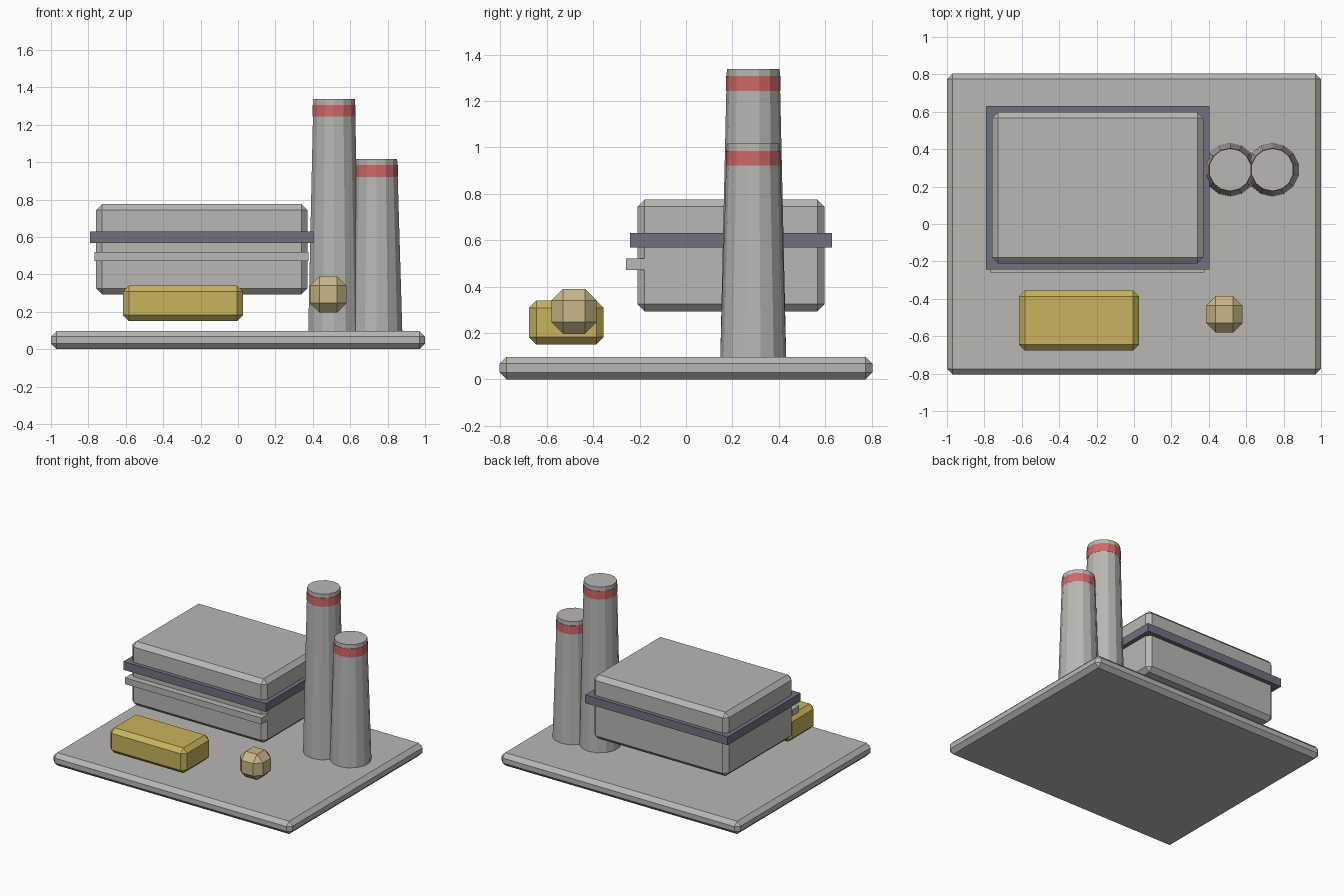
import bpy

cube = bpy.data.objects.get("Cube")
if cube:
    bpy.data.objects.remove(cube, do_unlink=True)


def material(name, srgb):
    color = [(c / 255) ** 2.2 for c in srgb] + [1]
    mat = bpy.data.materials.new(name)
    mat.use_nodes = True
    mat.diffuse_color = color
    mat.node_tree.nodes["Principled BSDF"].inputs["Base Color"].default_value = color
    return mat


concrete = material("concrete grey", (184, 182, 176))
slate = material("slate grey", (110, 114, 126))
yellow = material("mustard yellow", (199, 178, 92))
tan = material("sand tan", (200, 182, 136))
red = material("warning red", (208, 104, 104))


def box(name, mat, x, y, z, bevel=0):
    """Box between (low, high) limits on each axis, with chamfered edges."""
    limits = (x, y, z)
    bpy.ops.mesh.primitive_cube_add(size=1, location=[(a + b) / 2 for a, b in limits])
    obj = bpy.context.object
    obj.name = name
    obj.scale = [b - a for a, b in limits]
    bpy.ops.object.transform_apply(location=False, rotation=False, scale=True)
    obj.data.materials.append(mat)
    if bevel:
        chamfer = obj.modifiers.new("chamfer", "BEVEL")
        chamfer.width = bevel
        chamfer.segments = 1
    return obj


def tube(name, mat, x, y, z, r_low, r_high):
    """Fourteen-sided tapered column between two heights."""
    bpy.ops.mesh.primitive_cone_add(
        vertices=14, radius1=r_low, radius2=r_high, depth=z[1] - z[0],
        location=(x, y, sum(z) / 2))
    obj = bpy.context.object
    obj.name = name
    obj.data.materials.append(mat)


# Ground slab
box("ground_slab", concrete, (-1, 1), (-0.805, 0.805), (0, 0.097), 0.03)

# Main hall with its surrounding band and front ledge
box("main_hall", concrete, (-0.758, 0.371), (-0.21, 0.598), (0.293, 0.776), 0.032)
box("hall_band", slate, (-0.79, 0.403), (-0.242, 0.63), (0.568, 0.63))
box("front_ledge", concrete, (-0.766, 0.376), (-0.258, -0.178), (0.472, 0.52))

# Yard objects
box("yellow_container", yellow, (-0.615, 0.027), (-0.677, -0.355), (0.15, 0.34), 0.032)
box("small_tank", tan, (0.386, 0.58), (-0.58, -0.386), (0.196, 0.39), 0.05)

# Chimneys with painted warning rings
for name, x, top in (("tall", 0.514, 1.338), ("short", 0.74, 1.016)):
    tube(name + "_chimney", concrete, x, 0.29, (0.097, top), 0.142, 0.114)
    tube(name + "_chimney_ring", red, x, 0.29, (top - 0.095, top - 0.031), 0.1175, 0.1175)
